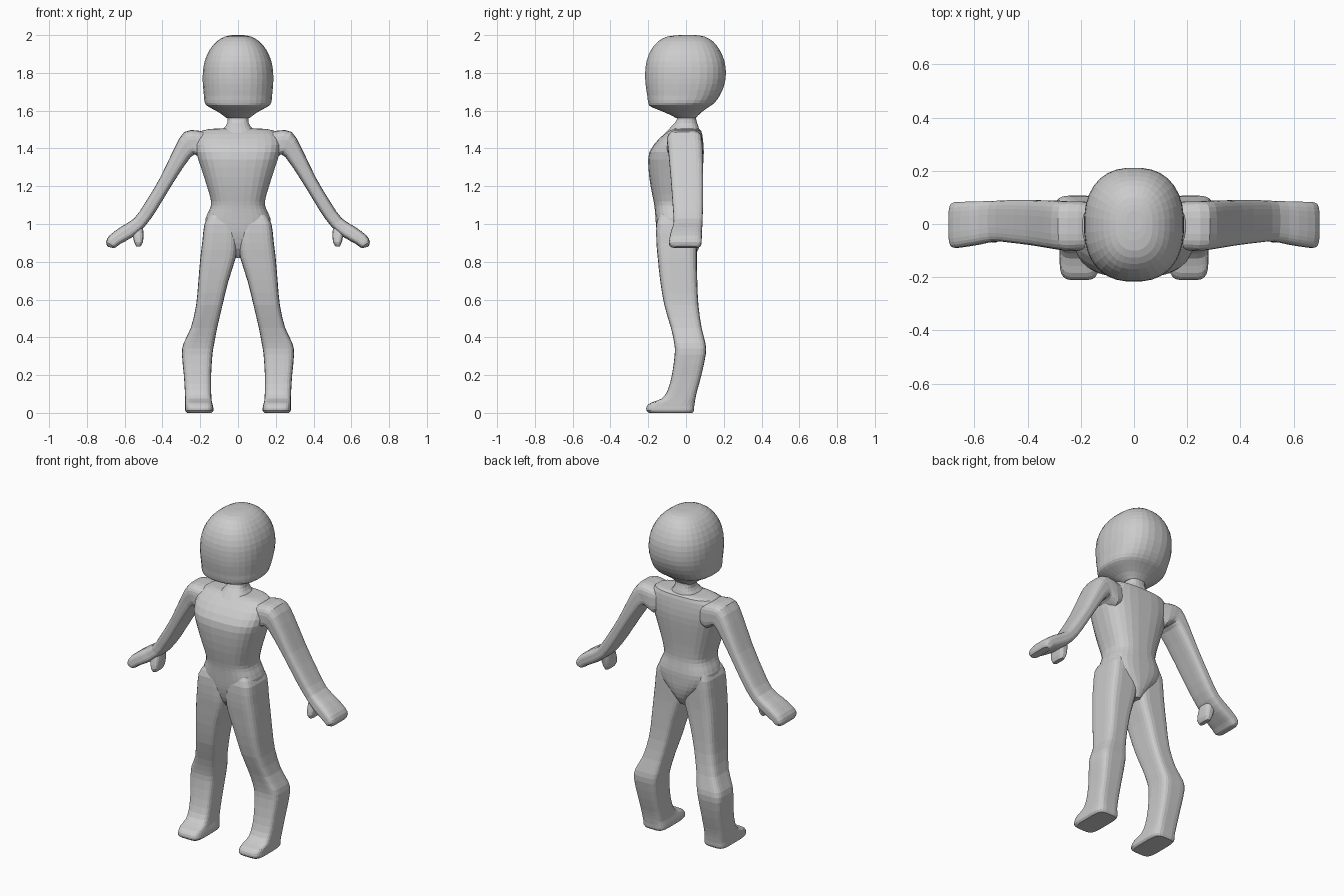
import bpy, bmesh, math
from mathutils import Vector as V

skin = bpy.data.materials.new("light grey")
skin.diffuse_color = (0.6, 0.6, 0.6, 1)


def spline(a, b, c, d, t):
    return b + 0.5 * t * ((c - a) + t * ((2 * a - 5 * b + 4 * c - d) + t * (3 * (b - c) + d - a)))


def loft(name, sections, power, sides=24, steps=2, mirror=False):
    """Skin rounded-box sections (centre, half axis A, half axis B)."""
    rows, last = [], len(sections) - 1
    for i in range(last):
        quad = [sections[max(0, min(last, i + k))] for k in (-1, 0, 1, 2)]
        for s in range(steps):
            rows.append([spline(*(q[j] for q in quad), s / steps) for j in range(3)])
    rows.append(sections[-1])
    bm, rings, e = bmesh.new(), [], 2 / power
    for c, a, b in rows:
        ring = []
        for k in range(sides):
            t = 2 * math.pi * (k + 0.5) / sides
            u, v = math.cos(t), math.sin(t)
            u, v = math.copysign(abs(u) ** e, u), math.copysign(abs(v) ** e, v)
            ring.append(bm.verts.new(c + a * u + b * v))
        rings.append(ring)
    for r, q in zip(rings, rings[1:]):
        for k in range(sides):
            n = (k + 1) % sides
            bm.faces.new((r[k], r[n], q[n], q[k]))
    bm.faces.new(rings[0])
    bm.faces.new(rings[-1])
    bmesh.ops.recalc_face_normals(bm, faces=bm.faces)
    me = bpy.data.meshes.new(name)
    bm.to_mesh(me)
    bm.free()
    me.materials.append(skin)
    ob = bpy.data.objects.new(name, me)
    bpy.context.collection.objects.link(ob)
    if mirror:
        ob.modifiers.new("mirror", 'MIRROR')
    return ob


def level(z, x0, x1, y0, y1):
    """Horizontal section from its extents."""
    return (V(((x0 + x1) / 2, (y0 + y1) / 2, z)), V(((x1 - x0) / 2, 0, 0)), V((0, (y1 - y0) / 2, 0)))


def slanted(xu, zu, xl, zl, y0, y1):
    """Section spanning an upper and a lower edge point of a limb."""
    u, l, m = V((xu, 0, zu)), V((xl, 0, zl)), V((0, (y0 + y1) / 2, 0))
    return ((u + l) / 2 + m, (u - l) / 2, V((0, (y1 - y0) / 2, 0)))


# head
head = [(2.0, .03, -.03, .05), (1.992, .07, -.10, .10), (1.965, .115, -.15, .145),
        (1.92, .152, -.187, .18), (1.86, .178, -.21, .205), (1.8, .187, -.217, .212),
        (1.74, .187, -.215, .205), (1.68, .181, -.206, .18), (1.64, .176, -.2, .15),
        (1.62, .155, -.185, .122), (1.59, .1, -.11, .08), (1.56, .06, -.05, .05)]
loft("head", [level(z, -w, w, a, b) for z, w, a, b in head], 2.4, 32)

# neck
neck = [(1.60, .06, -.04, .05), (1.55, .056, -.05, .055), (1.52, .065, -.075, .065), (1.47, .11, -.12, .08)]
loft("neck", [level(z, -w, w, a, b) for z, w, a, b in neck], 2.6, 20)

# torso with chest, waist and pelvis
torso = [(1.505, .12, -.06, .06), (1.495, .19, -.09, .08), (1.45, .225, -.145, .09),
         (1.38, .222, -.195, .095), (1.3, .197, -.2, .09), (1.2, .165, -.188, .08),
         (1.12, .143, -.172, .075), (1.08, .15, -.166, .078), (1.03, .172, -.162, .085),
         (.98, .165, -.158, .085), (.93, .125, -.15, .082), (.87, .06, -.13, .068), (.82, .025, -.09, .04)]
loft("torso", [level(z, -w, w, a, b) for z, w, a, b in torso], 2.8, 28)

# legs with feet
leg = [(1.05, .03, .15, -.14, .05), (1.0, .01, .178, -.157, .06), (.9, .004, .19, -.157, .06),
       (.82, .012, .2, -.15, .058), (.7, .05, .21, -.137, .06), (.57, .082, .222, -.115, .066),
       (.45, .11, .25, -.08, .083), (.37, .125, .288, -.063, .103), (.31, .135, .297, -.06, .105),
       (.2, .142, .287, -.075, .082), (.12, .142, .282, -.097, .06), (.075, .14, .28, -.13, .05),
       (.055, .137, .28, -.185, .047), (.035, .132, .28, -.208, .044), (.012, .13, .28, -.21, .042),
       (0, .14, .27, -.195, .035)]
loft("legs", [level(*s) for s in leg], 4.5, 24, mirror=True)

# arms with mitten hands
arm = [(.12, 1.47, .12, 1.36, -.09, .07), (.21, 1.495, .175, 1.33, -.10, .085),
       (.285, 1.487, .215, 1.36, -.10, .085), (.338, 1.40, .25, 1.355, -.093, .088),
       (.41, 1.25, .345, 1.215, -.08, .09), (.49, 1.115, .43, 1.075, -.07, .09),
       (.55, 1.03, .495, .985, -.065, .087), (.62, .985, .56, .93, -.078, .085),
       (.68, .94, .625, .893, -.088, .083), (.698, .905, .648, .876, -.088, .08),
       (.69, .88, .662, .873, -.07, .065)]
loft("arms", [slanted(*s) for s in arm], 3.6, 24, mirror=True)

# thumbs
thumb = [(.575, .985, .505, 1.0, -.05, .05), (.56, .945, .5, .95, -.062, .04),
         (.55, .905, .503, .905, -.07, .03), (.54, .882, .515, .882, -.06, .02)]
loft("thumbs", [slanted(*s) for s in thumb], 3.2, 16, mirror=True)
